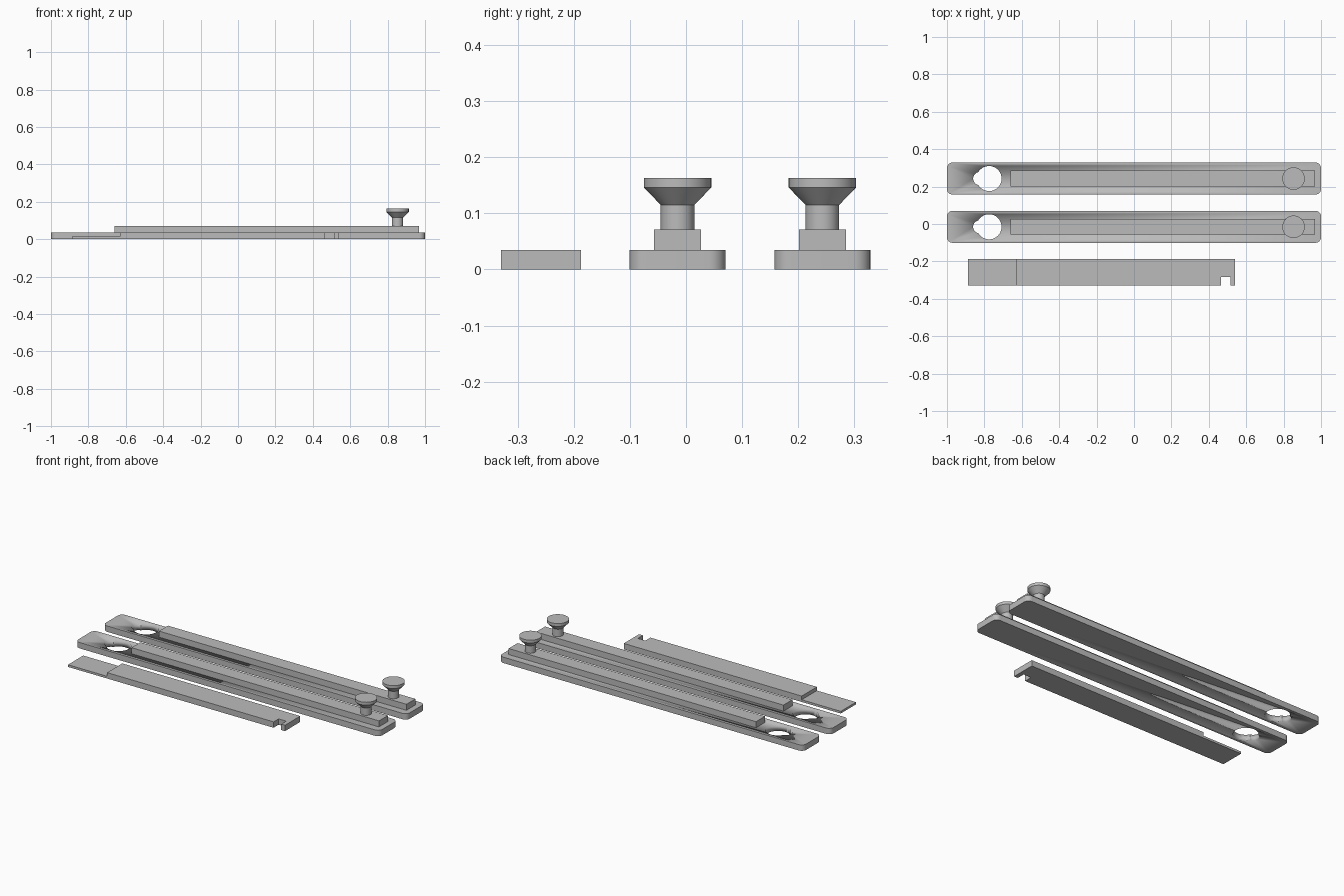
import bpy, bmesh, math

cube = bpy.data.objects.get("Cube")
if cube:
    bpy.data.objects.remove(cube, do_unlink=True)

grey = bpy.data.materials.new("plain grey")
grey.use_nodes = True
colour = (0.5, 0.5, 0.5, 1)
grey.diffuse_color = colour
grey.node_tree.nodes["Principled BSDF"].inputs["Base Color"].default_value = colour


def arc(cx, cy, r, start, end, steps):
    """Points along an arc, angles in degrees."""
    angles = [math.radians(start + (end - start) * i / steps) for i in range(steps + 1)]
    return [(cx + r * math.cos(a), cy + r * math.sin(a)) for a in angles]


def finish(name, bm, smooth=False):
    bmesh.ops.recalc_face_normals(bm, faces=bm.faces)
    mesh = bpy.data.meshes.new(name)
    bm.to_mesh(mesh)
    bm.free()
    mesh.materials.append(grey)
    obj = bpy.data.objects.new(name, mesh)
    bpy.context.collection.objects.link(obj)
    if smooth:
        select(obj)
        bpy.ops.object.shade_smooth_by_angle(angle=math.radians(30))
    return obj


def select(obj):
    bpy.ops.object.select_all(action='DESELECT')
    obj.select_set(True)
    bpy.context.view_layer.objects.active = obj


def extrude(name, points, direction, smooth=False):
    """Closed outline of 3D points pushed along a direction."""
    bm = bmesh.new()
    face = bm.faces.new([bm.verts.new(p) for p in points])
    top = bmesh.ops.extrude_face_region(bm, geom=[face])["geom"]
    bmesh.ops.translate(bm, vec=direction, verts=[v for v in top if isinstance(v, bmesh.types.BMVert)])
    return finish(name, bm, smooth)


def lathe(name, profile, x, y, segments=48):
    bm = bmesh.new()
    verts = [bm.verts.new((r, 0, z)) for r, z in profile]
    edges = [bm.edges.new(pair) for pair in zip(verts, verts[1:])]
    bmesh.ops.spin(bm, geom=verts + edges, cent=(0, 0, 0), axis=(0, 0, 1),
                   angle=math.tau, steps=segments)
    bmesh.ops.remove_doubles(bm, verts=bm.verts, dist=0.0001)
    bmesh.ops.translate(bm, vec=(x, y, 0), verts=bm.verts)
    return finish(name, bm, True)


def cut(obj, cutter):
    cutter.hide_render = True
    mod = obj.modifiers.new("cut", 'BOOLEAN')
    mod.operation = 'DIFFERENCE'
    mod.solver = 'EXACT'
    mod.object = cutter
    select(obj)
    bpy.ops.object.modifier_apply(modifier=mod.name)
    bpy.data.objects.remove(cutter, do_unlink=True)


BASE_H, RAIL_H, CORNER = 0.035, 0.071, 0.03
KNOB = [(0, 0.07), (0.03, 0.07), (0.03, 0.115), (0.06, 0.146), (0.06, 0.163), (0, 0.163)]


def slide_bar(side, y):
    # rounded base plate
    hx, hy = 1 - CORNER, 0.0855 - CORNER
    outline = []
    for i, (sx, sy) in enumerate([(1, 1), (-1, 1), (-1, -1), (1, -1)]):
        outline += arc(sx * hx, y + sy * hy, CORNER, 90 * i, 90 * i + 90, 8)
    plate = extrude(side + "_base_plate", [(px, py, 0) for px, py in outline], (0, 0, BASE_H), True)

    # keyhole opening
    hole = arc(-0.775, y, 0.067, -149.4, 149.4, 40) + arc(-0.825, y, 0.035, 103, 257, 14)
    cut(plate, extrude("keyhole_cutter", [(px, py, -0.05) for px, py in hole], (0, 0, 0.15), True))

    # raised rail
    corners = [(-0.66, -0.042), (0.967, -0.042), (0.967, 0.042), (-0.66, 0.042)]
    extrude(side + "_rail", [(px, y + py, BASE_H) for px, py in corners], (0, 0, RAIL_H - BASE_H))

    # flared knob
    lathe(side + "_knob", KNOB, 0.853, y)


slide_bar("middle", -0.015)
slide_bar("rear", 0.243)

# flat strip with a thin tongue and an edge notch
side_view = [(-0.887, 0), (0.54, 0), (0.54, BASE_H), (-0.63, BASE_H), (-0.63, 0.013), (-0.887, 0.013)]
strip = extrude("notched_strip", [(x, -0.33, z) for x, z in side_view], (0, 0.143, 0))
notch = [(0.465, -0.4), (0.515, -0.4), (0.515, -0.283), (0.465, -0.283)]
cut(strip, extrude("notch_cutter", [(x, y, -0.05) for x, y in notch], (0, 0, 0.15)))
